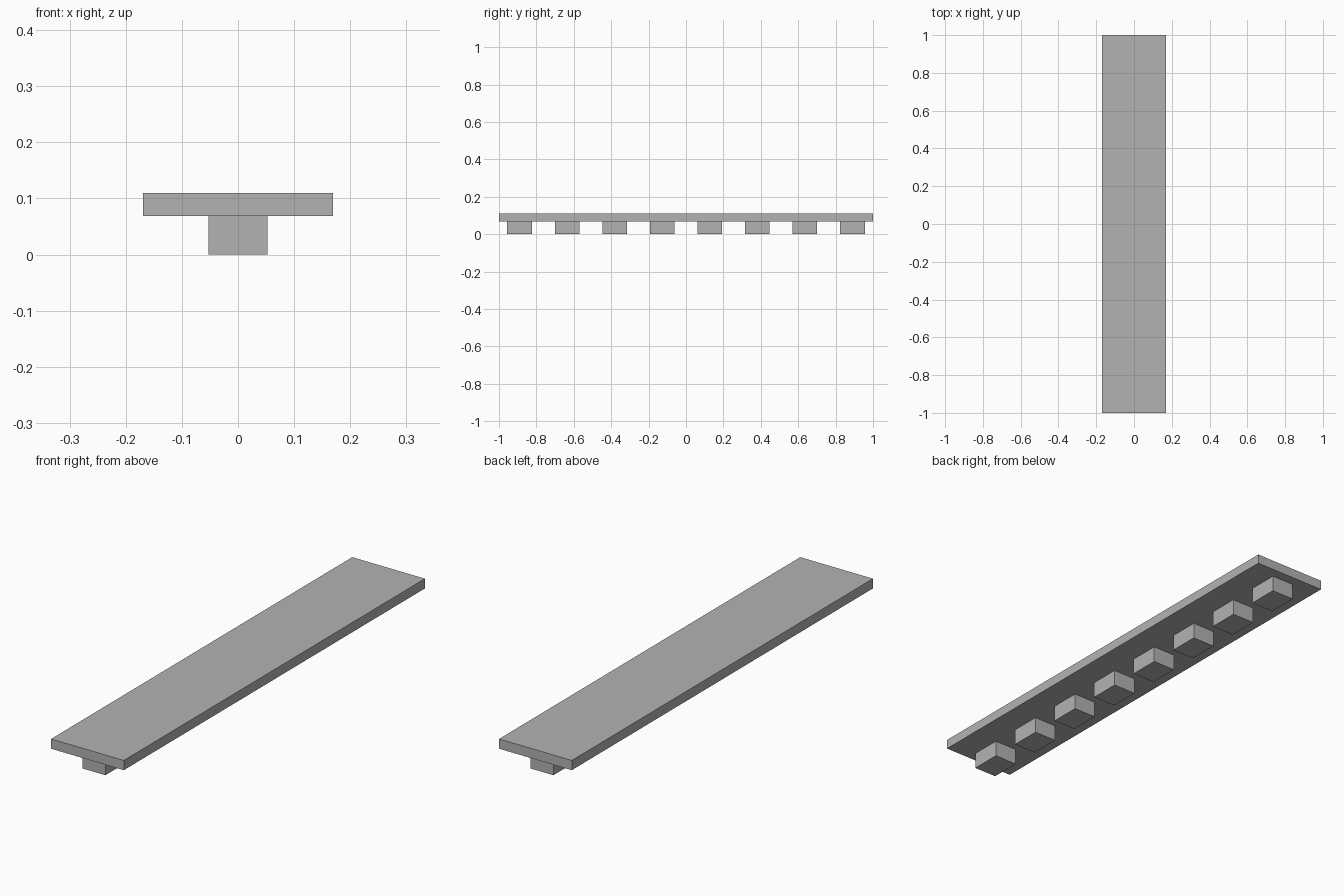
import bpy
import bmesh
from mathutils import Matrix, Vector

cube = bpy.data.objects.get("Cube")
if cube:
    bpy.data.objects.remove(cube, do_unlink=True)

GREY = (0.45, 0.45, 0.45, 1.0)
grey = bpy.data.materials.new("plain grey")
grey.use_nodes = True
grey.diffuse_color = GREY
grey.node_tree.nodes["Principled BSDF"].inputs["Base Color"].default_value = GREY


def box(name, size, centre):
    """Add a flat-shaded box with the given full size, centred on its location."""
    bm = bmesh.new()
    bmesh.ops.create_cube(bm, size=1, matrix=Matrix.Diagonal(Vector(size)).to_4x4())
    mesh = bpy.data.meshes.new(name)
    bm.to_mesh(mesh)
    bm.free()
    mesh.materials.append(grey)
    obj = bpy.data.objects.new(name, mesh)
    obj.location = centre
    bpy.context.collection.objects.link(obj)
    return obj


FOOT_HEIGHT = 0.069
PLANK_THICKNESS = 0.041
FOOT_COUNT = 8
FIRST_FOOT_Y = -0.89
FOOT_SPACING = -2 * FIRST_FOOT_Y / (FOOT_COUNT - 1)

# Long flat plank on top
box("plank", (0.338, 2.0, PLANK_THICKNESS),
    (0, 0, FOOT_HEIGHT + PLANK_THICKNESS / 2))

# Row of evenly spaced support blocks along the underside
for i in range(FOOT_COUNT):
    box(f"support_block_{i + 1}", (0.106, 0.132, FOOT_HEIGHT),
        (0, FIRST_FOOT_Y + i * FOOT_SPACING, FOOT_HEIGHT / 2))
